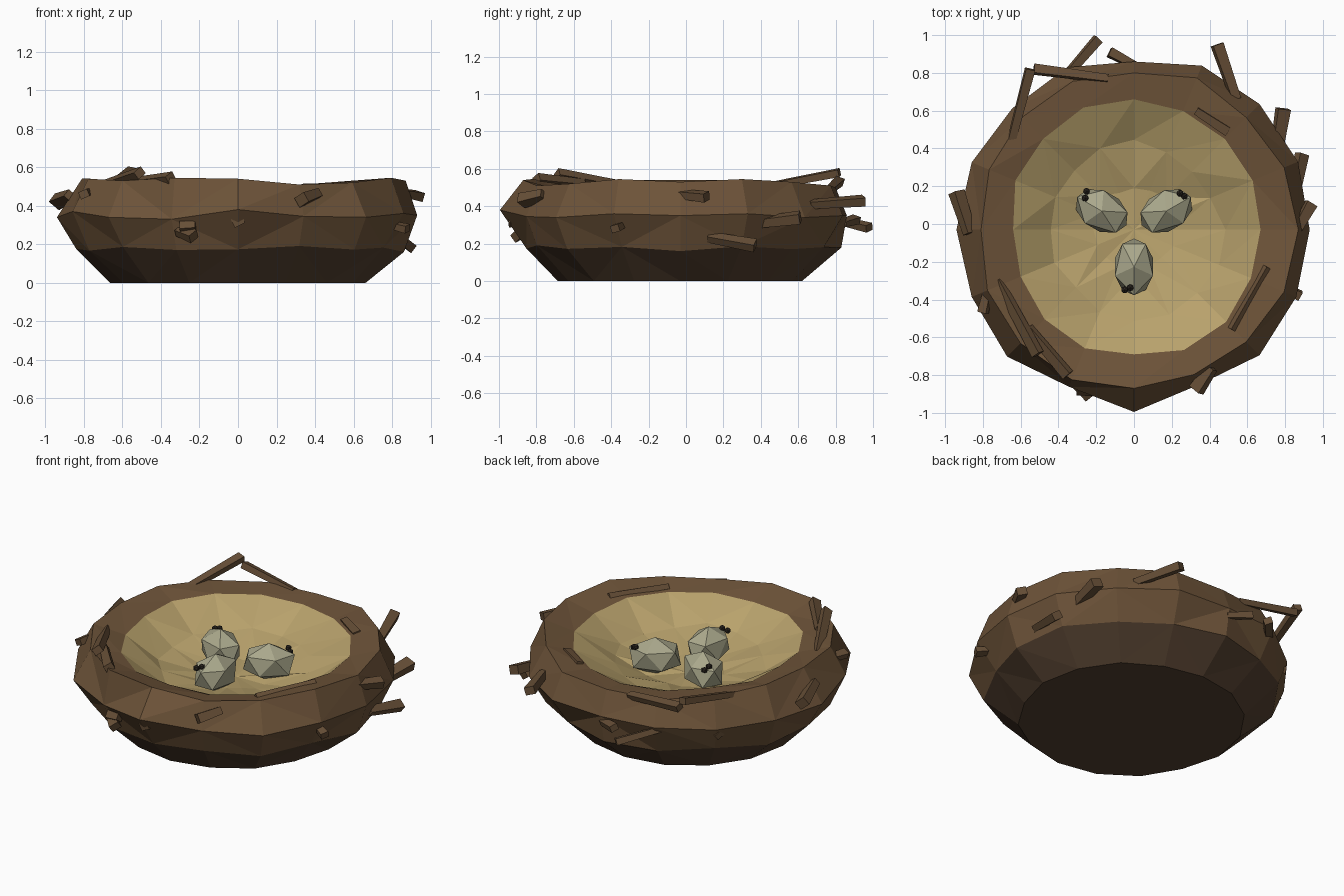
import bpy, bmesh, math, random
from mathutils import Vector, Matrix

if "Cube" in bpy.data.objects:
    bpy.data.objects.remove(bpy.data.objects["Cube"])

random.seed(4)
N = 16
CY = -0.03


def material(name, rgb):
    m = bpy.data.materials.new(name)
    m.diffuse_color = (*rgb, 1)
    m.use_nodes = True
    m.node_tree.nodes["Principled BSDF"].inputs["Base Color"].default_value = m.diffuse_color
    return m


BARK = material("bark", (0.155, 0.088, 0.041))
LOW_BARK = material("dark_bark", (0.085, 0.05, 0.028))
TWIG = material("twig", (0.135, 0.078, 0.038))
STRAW = material("straw", (0.48, 0.36, 0.15))
SHELL = material("shell", (0.40, 0.39, 0.26))
DARK = material("dark_spot", (0.025, 0.02, 0.015))


def finish(bm, name, mat):
    bmesh.ops.recalc_face_normals(bm, faces=bm.faces)
    me = bpy.data.meshes.new(name)
    bm.to_mesh(me)
    bm.free()
    me.materials.append(mat)
    ob = bpy.data.objects.new(name, me)
    bpy.context.collection.objects.link(ob)
    return ob


def ring(bm, radii, heights):
    return [bm.verts.new((r * math.cos(k * math.tau / N), CY + r * math.sin(k * math.tau / N), z))
            for k, (r, z) in enumerate(zip(radii, heights))]


def bridge(bm, a, b):
    for k in range(N):
        j = (k + 1) % N
        bm.faces.new((a[k], a[j], b[j], b[k]))


def around(v, jitter):
    return [v + random.uniform(-jitter, jitter) for _ in range(N)]


# Shared edge between rim and lining
inner_r = [.67, .68, .68, .68, .69, .70, .68, .68, .64, .65, .67, .68, .66, .69, .69, .67]
inner_z = around(.495, .012)

# Nest wall: base, bulging side, rim
bulge_r = [.93, .94, .94, .94, .89, .93, .91, .93, .94, .93, .95, .90, .965, .89, .94, .93]
rim_r = [.87, .86, .84, .87, .83, .85, .84, .83, .81, .84, .85, .86, .84, .83, .84, .86]
rim_z = [.53, .545, .53, .51, .50, .505, .52, .54, .54, .54, .53, .545, .54, .51, .52, .545]
bulge_z = [.35, .36, .34, .35, .35, .36, .34, .35, .34, .37, .34, .33, .38, .345, .34, .36]
bm = bmesh.new()
rings = [ring(bm, around(.655, .012), [0] * N),
         ring(bm, around(.84, .025), around(.18, .022)),
         ring(bm, bulge_r, bulge_z),
         ring(bm, rim_r, rim_z),
         ring(bm, inner_r, inner_z)]
bm.faces.new(rings[0])
for i, (a, b) in enumerate(zip(rings, rings[1:])):
    bridge(bm, a, b)
for f in bm.faces:
    f.material_index = 1 if min(v.co.z for v in f.verts) == 0 else 0
bmesh.ops.triangulate(bm, faces=[f for f in bm.faces if len(f.verts) == 4])
wall = finish(bm, "nest_wall", BARK)
wall.data.materials.append(LOW_BARK)

# Straw lining
bm = bmesh.new()
rings = [ring(bm, inner_r, inner_z),
         ring(bm, around(.46, .03), around(.365, .022)),
         ring(bm, around(.23, .025), around(.30, .015))]
for a, b in zip(rings, rings[1:]):
    bridge(bm, a, b)
hub = bm.verts.new((0, CY, .29))
for k in range(N):
    bm.faces.new((rings[2][k], rings[2][(k + 1) % N], hub))
bmesh.ops.triangulate(bm, faces=bm.faces[:])
lining = finish(bm, "straw_lining", STRAW)
if lining.data.polygons[-1].normal.z < 0:
    lining.data.flip_normals()


# Loose twigs: both end points, thickness and roll
def twig(p, q, w, name):
    p, q = Vector(p), Vector(q)
    bm = bmesh.new()
    bmesh.ops.create_cube(bm, size=1)
    for v in bm.verts:
        if v.co.z < 0:
            v.co.x *= .8
            v.co.y *= .8
    bmesh.ops.scale(bm, vec=(w, w * .8, (p - q).length), verts=bm.verts)
    rot = (p - q).to_track_quat('Z', 'Y').to_matrix().to_4x4()
    roll = Matrix.Rotation(random.uniform(.2, .7), 4, 'Z')
    bmesh.ops.transform(bm, matrix=Matrix.Translation((p + q) / 2) @ rot @ roll, verts=bm.verts)
    finish(bm, name, TWIG)


twigs = [
    ((-.55, .82, .58), (-.66, .40, .50), .05),
    ((-.53, .82, .535), (-.14, .77, .49), .05),
    ((-.19, .98, .285), (-.38, .76, .34), .05),
    ((.44, .95, .43), (.54, .66, .41), .06),
    ((.79, .61, .34), (.75, .36, .31), .07),
    ((.89, .37, .19), (.84, .12, .235), .06),
    ((.94, .11, .45), (.86, -.03, .465), .06),
    ((.50, .49, .49), (.33, .60, .495), .05),
    ((.71, -.23, .505), (.52, -.56, .495), .05),
    ((.33, -.88, .43), (.41, -.76, .46), .07),
    ((-.94, .17, .42), (-.87, -.05, .45), .07),
    ((-.80, -.47, .46), (-.77, -.34, .47), .05),
    ((-.51, -.69, .57), (-.72, -.30, .50), .055),
    ((-.35, -.80, .545), (-.56, -.55, .52), .055),
    ((-.23, -.91, .24), (-.31, -.84, .27), .06),
    ((-.30, -.87, .285), (-.22, -.88, .29), .06),
    ((.00, -.95, .32), (.00, -.84, .33), .06),
    ((.88, -.38, .28), (.80, -.34, .30), .05),
    ((-.13, .91, .33), (.00, .84, .31), .05),
    ((-.65, .59, .30), (-.57, .55, .31), .05),
]
for i, t in enumerate(twigs):
    twig(*t, f"twig_{i + 1}")

# Three faceted eggs pointing outward, each with two dark spots on its outer end
eggs = [(270, -.05, -.02), (150, -.05, -.015), (30, .02, .045)]
for i, (deg, *sides) in enumerate(eggs):
    place = (Matrix.Translation((0, CY, .39)) @ Matrix.Rotation(math.radians(deg), 4, 'Z')
             @ Matrix.Translation((.197, 0, 0)))
    bm = bmesh.new()
    bmesh.ops.create_icosphere(bm, subdivisions=1, radius=1)
    bmesh.ops.scale(bm, vec=(.168, .118, .118), verts=bm.verts)
    bmesh.ops.transform(bm, matrix=place, verts=bm.verts)
    finish(bm, f"egg_{i + 1}", SHELL)
    for j, side in enumerate(sides):
        bm = bmesh.new()
        pos = (.122 - .012 * j, side, .06 + .012 * j)
        bmesh.ops.create_icosphere(bm, subdivisions=1, radius=.02,
                                   matrix=place @ Matrix.Translation(pos))
        finish(bm, f"egg_{i + 1}_spot_{j + 1}", DARK)
